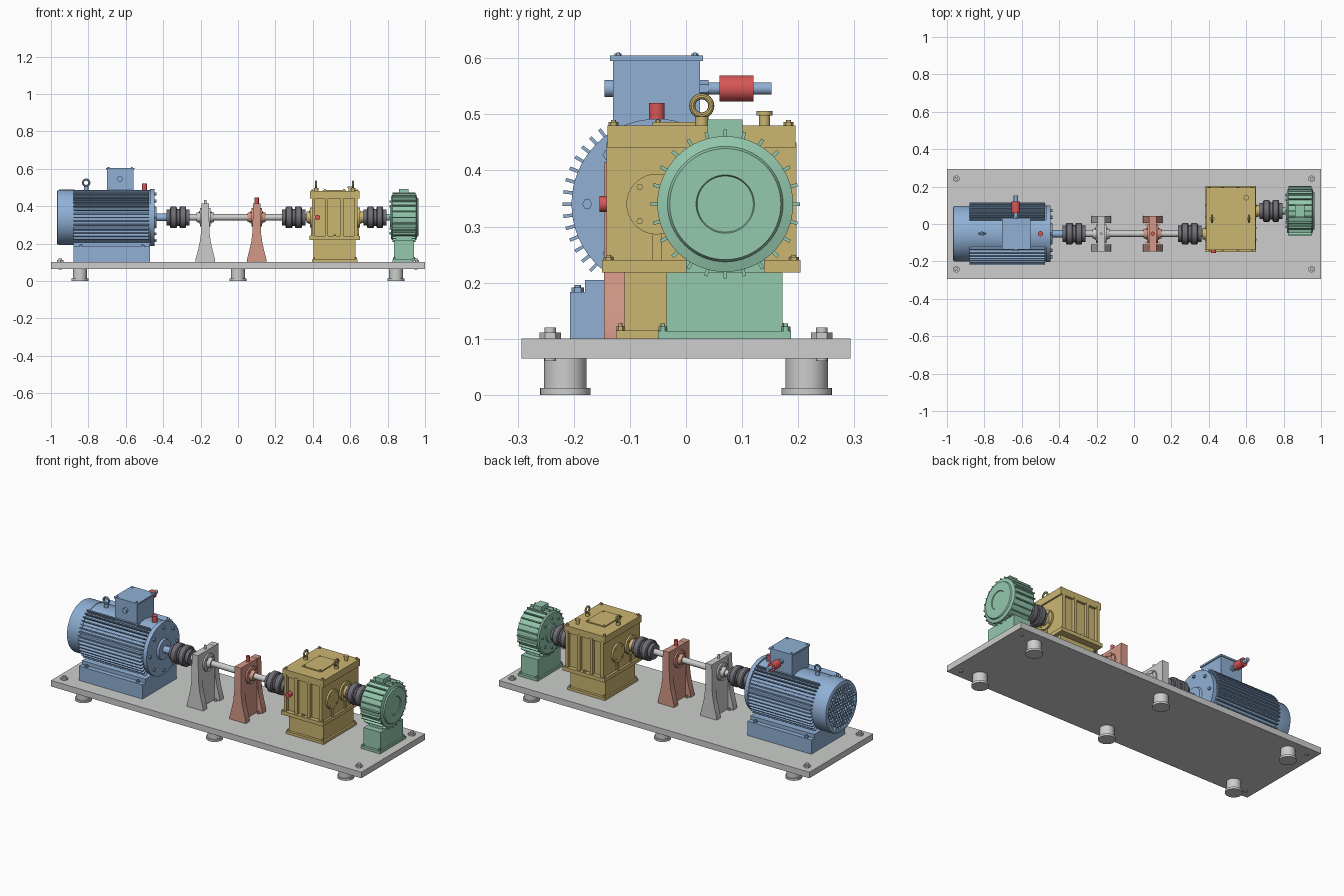
import bpy, bmesh
from math import sin, cos, pi, radians
from mathutils import Matrix, Vector

cube = bpy.data.objects.get("Cube")
if cube:
    bpy.data.objects.remove(cube)


def material(name, *rgb):
    lin = [((c / 255 + 0.055) / 1.055) ** 2.4 for c in rgb] + [1]
    m = bpy.data.materials.new(name)
    m.use_nodes = True
    m.diffuse_color = lin
    m.node_tree.nodes["Principled BSDF"].inputs["Base Color"].default_value = lin
    return m


GREY = material("light grey", 204, 206, 204)
BLUE = material("motor blue", 144, 176, 213)
GOLD = material("gearbox gold", 204, 182, 114)
GREEN = material("brake green", 148, 200, 174)
RED = material("sensor red", 216, 86, 86)
SALMON = material("salmon", 212, 152, 136)
DARK = material("coupling grey", 112, 110, 118)

AXES = {"x": Matrix.Rotation(pi / 2, 4, "Y"), "y": Matrix.Rotation(-pi / 2, 4, "X"), "z": Matrix()}
AXLE = (-0.052, 0.34)      # y and z of the drive line
OUT = (0.07, 0.34)         # y and z of the output line


class Part:
    """Collects primitives of one colour into one mesh object."""

    def __init__(self, name, mat):
        self.name, self.mat, self.bm = name, mat, bmesh.new()

    def box(self, x0, x1, y0, y1, z0, z1):
        size = Matrix.Diagonal((x1 - x0, y1 - y0, z1 - z0, 1))
        mid = Matrix.Translation(((x0 + x1) / 2, (y0 + y1) / 2, (z0 + z1) / 2))
        bmesh.ops.create_cube(self.bm, size=1, matrix=mid @ size)

    def cyl(self, pos, axis, r, length, seg=32):
        """Cylinder starting at pos and running along the axis."""
        mat = Matrix.Translation(pos) @ AXES[axis] @ Matrix.Translation((0, 0, length / 2))
        bmesh.ops.create_cone(self.bm, cap_ends=True, segments=seg, radius1=r, radius2=r,
                              depth=length, matrix=mat)

    def lathe(self, centre, profile, seg=64):
        """Turned solid about an x axis; profile holds (x, radius)."""
        rings = [[self.bm.verts.new((x, centre[0] + r * cos(2 * pi * i / seg),
                                     centre[1] + r * sin(2 * pi * i / seg)))
                  for i in range(seg)] for x, r in profile]
        for a, b in zip(rings, rings[1:]):
            for i in range(seg):
                j = (i + 1) % seg
                self.bm.faces.new((a[i], a[j], b[j], b[i]))
        self.bm.faces.new(rings[0])
        self.bm.faces.new(rings[-1])

    def fin(self, centre, angle, r0, r1, x0, x1, t):
        """Radial blade around an x axis."""
        mat = (Matrix.Translation(((x0 + x1) / 2, *centre)) @ Matrix.Rotation(angle, 4, "X")
               @ Matrix.Translation((0, (r0 + r1) / 2, 0)) @ Matrix.Diagonal((x1 - x0, r1 - r0, t, 1)))
        bmesh.ops.create_cube(self.bm, size=1, matrix=mat)

    def prism_y(self, pts, y0, y1):
        face = self.bm.faces.new([self.bm.verts.new((x, y0, z)) for x, z in pts])
        ext = bmesh.ops.extrude_face_region(self.bm, geom=[face])["geom"]
        moved = [v for v in ext if isinstance(v, bmesh.types.BMVert)]
        bmesh.ops.translate(self.bm, verts=moved, vec=(0, y1 - y0, 0))

    def eye(self, pos, across, R=0.017, r=0.0055, seg=24, tube=10):
        """Lifting eye: a ring spanning the 'across' axis and z, on a short stud."""
        x, y, z = pos
        def point(i, j):
            a, b = 2 * pi * i / seg, 2 * pi * j / tube
            h, side, up = (R + r * cos(b)) * cos(a), r * sin(b), (R + r * cos(b)) * sin(a)
            d = (h, side, up) if across == "x" else (side, h, up)
            return Vector(pos) + Vector(d)
        grid = [[self.bm.verts.new(point(i, j)) for j in range(tube)] for i in range(seg)]
        for i in range(seg):
            for j in range(tube):
                k, l = (i + 1) % seg, (j + 1) % tube
                self.bm.faces.new((grid[i][j], grid[k][j], grid[k][l], grid[i][l]))
        self.cyl((x, y, z - R - 0.022), "z", 0.012, 0.02, 16)

    def bolts(self, xs, ys, z, r=0.009, h=0.008):
        for x in xs:
            for y in ys:
                self.cyl((x, y, z), "z", r, h, 6)
                self.cyl((x, y, z), "z", r * 0.5, h * 1.6, 12)

    def ring_bolts(self, centre, x, radius, count, r=0.009, length=0.01, turn=0):
        for i in range(count):
            a = turn + 2 * pi * i / count
            self.cyl((x, centre[0] + radius * cos(a), centre[1] + radius * sin(a)), "x", r, length, 6)

    def finish(self):
        bmesh.ops.recalc_face_normals(self.bm, faces=self.bm.faces)
        me = bpy.data.meshes.new(self.name)
        self.bm.to_mesh(me)
        self.bm.free()
        me.materials.append(self.mat)
        me.polygons.foreach_set("use_smooth", [True] * len(me.polygons))
        me.set_sharp_from_angle(angle=radians(32))
        ob = bpy.data.objects.new(self.name, me)
        bpy.context.collection.objects.link(ob)
        return ob


# Base plate with feet and anchor bolts
p = Part("base_plate", GREY)
p.box(-1, 1, -0.293, 0.293, 0.065, 0.1)
for x in (-0.95, 0.95):
    for y in (-0.242, 0.242):
        p.cyl((x, y, 0.06), "z", 0.01, 0.06, 16)
        p.cyl((x, y, 0.1), "z", 0.019, 0.011, 6)
p.finish()
p = Part("mounting_feet", GREY)
for x in (-0.845, 0, 0.845):
    for y in (-0.215, 0.215):
        p.cyl((x, y, 0), "z", 0.045, 0.012)
        p.cyl((x, y, 0.012), "z", 0.038, 0.053)
p.finish()

# Motor body, end flange, fins and foot
p = Part("motor_body", BLUE)
p.lathe(AXLE, [(-0.88, 0.145), (-0.47, 0.145), (-0.47, 0.152), (-0.446, 0.152),
               (-0.446, 0.06), (-0.435, 0.055), (-0.435, 0.02), (-0.375, 0.02)])
p.ring_bolts(AXLE, -0.446, 0.124, 8)
for i in range(48):
    a = i * pi / 24
    if abs(a - pi / 2) > radians(24) and abs(a - 1.5 * pi) > radians(40):
        p.fin(AXLE, a, 0.14, 0.168, -0.88, -0.475, 0.006)
p.box(-0.88, -0.47, -0.207, 0.103, 0.1, 0.183)
p.box(-0.88, -0.47, -0.18, 0.076, 0.183, 0.205)
p.bolts((-0.84, -0.51), (-0.193, 0.089), 0.183, 0.011)
p.eye((-0.812, AXLE[0], 0.525), "x")
p.finish()

# Fan cover with a perforated end
p = Part("fan_cover", BLUE)
p.lathe(AXLE, [(-0.968, 0.138), (-0.965, 0.144), (-0.957, 0.148), (-0.875, 0.148)])
cover = p.finish()
p = Part("vent_cutter", BLUE)
for row in range(-6, 7):
    for col in range(-7, 8):
        y, z = 0.021 * (col + 0.5 * (row % 2)), 0.0185 * row
        if y * y + z * z < 0.12 ** 2:
            p.cyl((-0.98, AXLE[0] + y, AXLE[1] + z), "x", 0.007, 0.024, 12)
cutter = p.finish()
cutter.hide_render = True
mod = cover.modifiers.new("vents", "BOOLEAN")
mod.operation, mod.solver, mod.object = "DIFFERENCE", "EXACT", cutter
bpy.context.view_layer.objects.active = cover
bpy.ops.object.modifier_apply(modifier="vents")
bpy.data.objects.remove(cutter)

# Terminal box with cable glands
p = Part("terminal_box", BLUE)
p.box(-0.7, -0.56, -0.13, 0.025, 0.45, 0.595)
p.box(-0.706, -0.554, -0.135, 0.03, 0.595, 0.605)
p.bolts((-0.692, -0.568), (-0.121, 0.016), 0.605, 0.006, 0.003)
p.cyl((-0.632, -0.145, 0.546), "y", 0.015, 0.02)
p.cyl((-0.632, 0.02, 0.546), "y", 0.015, 0.02, 6)
p.cyl((-0.632, 0.04, 0.546), "y", 0.011, 0.112)
p.finish()

# Red sensors and plugs
for name, pos, axis, r, length in (
        ("cable_sensor", (-0.632, 0.06, 0.546), "y", 0.0235, 0.06),
        ("motor_sensor", (-0.5, AXLE[0], 0.475), "z", 0.014, 0.045),
        ("bearing_sensor", (0.1, AXLE[0], 0.41), "z", 0.011, 0.035),
        ("gearbox_sensor", (0.425, -0.154, 0.34), "y", 0.014, 0.03)):
    p = Part(name, RED)
    p.cyl(pos, axis, r, length)
    p.finish()

# Couplings and long shaft
for name, x, line in (("motor_coupling", -0.32, AXLE), ("input_coupling", 0.298, AXLE),
                      ("output_coupling", 0.733, OUT)):
    half = [(0.062, 0.043), (0.043, 0.043), (0.043, 0.053), (0.038, 0.058),
            (0.012, 0.058), (0.007, 0.053), (0.007, 0.046)]
    p = Part(name, DARK)
    p.lathe(line, [(x - d, r) for d, r in half] + [(x + d, r) for d, r in reversed(half)])
    p.finish()
p = Part("drive_shaft", GREY)
p.cyl((-0.262, *AXLE), "x", 0.017, 0.502)
p.finish()

# Bearing pedestals
FLARE = [(0.052, 0.1), (0.052, 0.115), (0.039, 0.165), (0.029, 0.21), (0.022, 0.265), (0.02, 0.414)]
for name, x, mat in (("left_bearing_stand", -0.175, GREY), ("right_bearing_stand", 0.1, SALMON)):
    p = Part(name, mat)
    y0, y1 = AXLE[0] - 0.094, AXLE[0] + 0.094
    p.box(x - 0.019, x + 0.019, y0 + 0.002, y1 - 0.002, 0.1, 0.413)
    outline = [(x + d, z) for d, z in FLARE] + [(x - d, z) for d, z in reversed(FLARE)]
    for a, b in ((y0, y0 + 0.036), (y1 - 0.036, y1)):
        p.prism_y(outline, a, b)
    p.lathe(AXLE, [(x - 0.048, 0.024), (x - 0.028, 0.03), (x - 0.028, 0.05),
                   (x + 0.028, 0.05), (x + 0.028, 0.03), (x + 0.048, 0.024)], 40)
    p.ring_bolts(AXLE, x - 0.034, 0.04, 4, 0.006, 0.068, pi / 4)
    p.bolts((x - 0.034, x + 0.034), (y0 + 0.045, y1 - 0.045), 0.1, 0.009)
    p.cyl((x, AXLE[0], 0.41), "z", 0.007, 0.024, 16)
    p.finish()

# Gearbox housing with ribs, flanges and bearing covers
p = Part("gearbox", GOLD)
p.box(0.395, 0.64, -0.125, 0.18, 0.22, 0.47)
p.box(0.382, 0.652, -0.15, 0.204, 0.218, 0.24)
p.box(0.385, 0.649, -0.14, 0.195, 0.44, 0.48)
for x in (0.395, 0.464, 0.545, 0.622):
    for y in (-0.142, 0.177):
        p.box(x, x + 0.018, y, y + 0.02, 0.23, 0.45)
p.box(0.405, 0.628, -0.11, 0.164, 0.1, 0.22)
p.box(0.396, 0.639, -0.125, 0.179, 0.1, 0.115)
p.bolts((0.406, 0.629), (-0.117, 0.171), 0.115, 0.007)
p.bolts((0.395, 0.517, 0.639), (-0.138, 0.192), 0.24, 0.009, 0.006)
p.bolts((0.397, 0.637), (-0.129, 0.183), 0.48, 0.009, 0.006)
p.box(0.455, 0.577, -0.06, 0.098, 0.48, 0.486)
p.bolts((0.465, 0.567), (-0.05, 0.088), 0.486, 0.005, 0.003)
p.cyl((0.6, 0.14, 0.48), "z", 0.01, 0.02)
p.cyl((0.6, 0.14, 0.498), "z", 0.014, 0.008)
for x in (0.418, 0.615):
    p.eye((x, 0.028, 0.515), "y")
for line in (AXLE, OUT):
    p.lathe(line, [(0.384, 0.054), (0.651, 0.054)])
    p.ring_bolts(line, 0.38, 0.043, 4, 0.006, 0.275, pi / 4)
    p.box(0.389, 0.646, line[0] - 0.008, line[0] + 0.008, 0.24, 0.3)
p.lathe(AXLE, [(0.355, 0.018), (0.365, 0.018), (0.365, 0.03), (0.39, 0.034)], 32)
p.lathe(OUT, [(0.645, 0.034), (0.67, 0.03), (0.67, 0.018), (0.68, 0.018)], 32)
p.finish()

# Brake unit on its pedestal
p = Part("brake_unit", GREEN)
p.lathe(OUT, [(0.79, 0.018), (0.812, 0.018), (0.812, 0.05), (0.818, 0.052), (0.818, 0.113), (0.825, 0.121),
              (0.953, 0.121), (0.958, 0.103), (0.965, 0.099), (0.965, 0.052), (0.961, 0.05)])
p.ring_bolts(OUT, 0.811, 0.085, 8, 0.007)
for i in range(24):
    p.fin(OUT, i * pi / 12, 0.115, 0.133, 0.827, 0.95, 0.006)
p.box(0.86, 0.912, 0.038, 0.101, 0.45, 0.491)
p.box(0.834, 0.942, -0.035, 0.172, 0.1, 0.218)
p.box(0.845, 0.93, 0, 0.14, 0.21, 0.25)
p.box(0.826, 0.95, -0.05, 0.187, 0.1, 0.114)
p.bolts((0.83 + 0.005, 0.941), (-0.041, 0.178), 0.114, 0.008)
p.finish()
